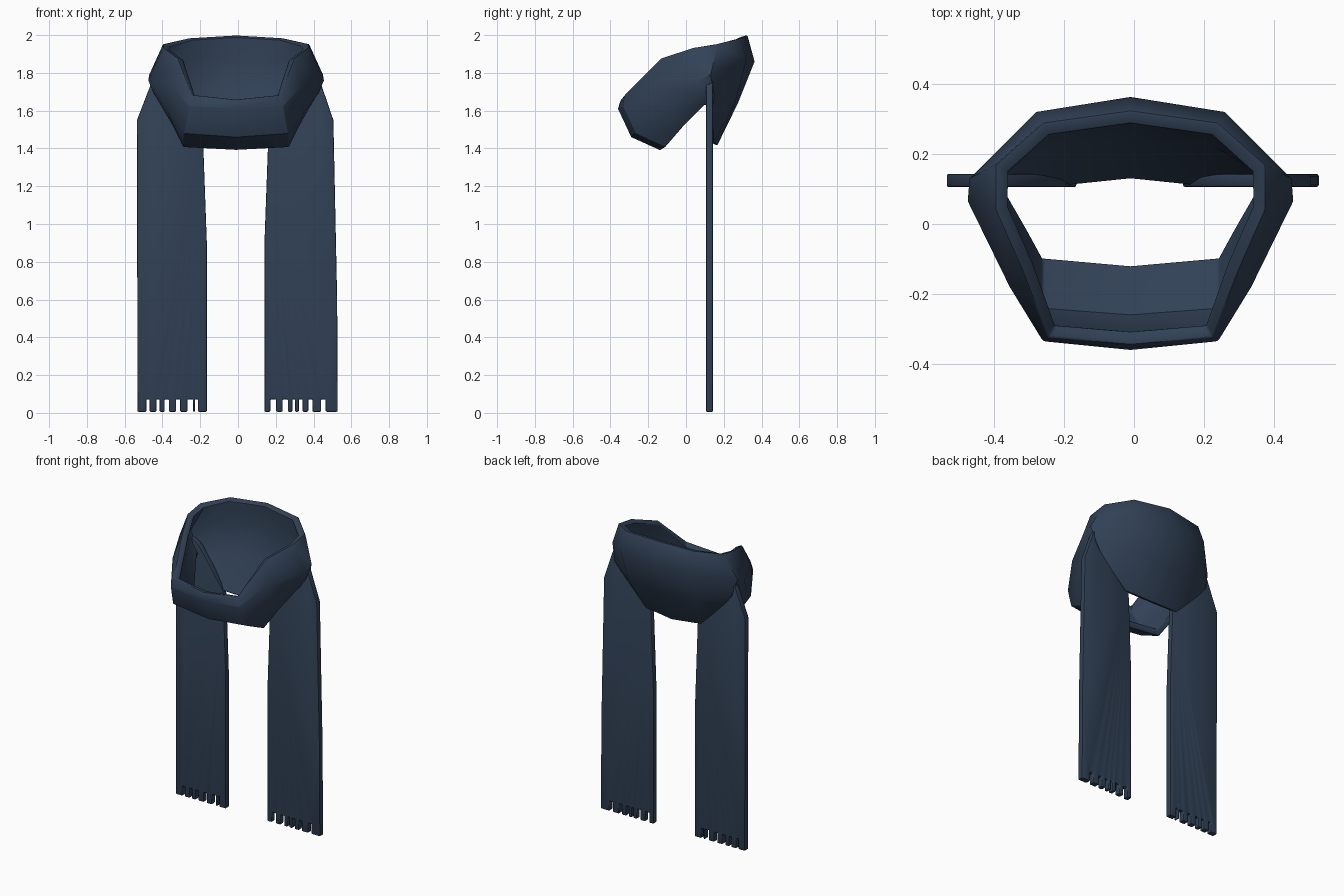
import bpy, bmesh, math

if "Cube" in bpy.data.objects:
    bpy.data.objects.remove(bpy.data.objects["Cube"])

navy = bpy.data.materials.new("navy_wool")
navy.diffuse_color = (0.031, 0.053, 0.094, 1)
navy.use_nodes = True
navy.node_tree.nodes["Principled BSDF"].inputs["Base Color"].default_value = navy.diffuse_color


def finish(name, bm, mods, angle):
    """Turn a bmesh into an object, apply its modifiers and shade it."""
    me = bpy.data.meshes.new(name)
    bm.to_mesh(me)
    bm.free()
    me.materials.append(navy)
    ob = bpy.data.objects.new(name, me)
    bpy.context.collection.objects.link(ob)
    for kind, props in mods:
        m = ob.modifiers.new(kind.lower(), kind)
        for k, v in props.items():
            setattr(m, k, v)
    bpy.ops.object.select_all(action='DESELECT')
    ob.select_set(True)
    bpy.context.view_layer.objects.active = ob
    bpy.ops.object.convert(target='MESH')
    bpy.ops.object.shade_smooth_by_angle(angle=math.radians(angle))
    return ob


# Neck loop: half sections from front centre to back centre,
# each running rim, outer crease, lower fold, bottom edge
half = [
    [(0, -.345, 1.66), (0, -.36, 1.61), (0, -.29, 1.46), (0, -.135, 1.39)],
    [(.235, -.325, 1.685), (.25, -.335, 1.62), (.28, -.27, 1.48), (.28, -.11, 1.405)],
    [(.31, -.13, 1.88), (.345, -.18, 1.73), (.36, -.11, 1.59), (.33, -.02, 1.51)],
    [(.385, .04, 1.935), (.465, .065, 1.76), (.435, .085, 1.69), (.395, .10, 1.63)],
    [(.385, .17, 1.955), (.46, .13, 1.79), (.43, .15, 1.68), (.37, .14, 1.60)],
    [(.25, .29, 1.985), (.27, .32, 1.87), (.25, .26, 1.64), (.20, .145, 1.43)],
    [(0, .325, 2.0), (0, .363, 1.86), (0, .275, 1.64), (0, .165, 1.415)],
]
mirrored = [[(-x, y, z) for x, y, z in s] for s in half[-2:0:-1]]
bm = bmesh.new()
rings = [[bm.verts.new((x - .01, y, z)) for x, y, z in s] for s in half + mirrored]
for a, b in zip(rings, rings[1:] + rings[:1]):
    for i in range(3):
        bm.faces.new((a[i], a[i + 1], b[i + 1], b[i]))
finish("neck_loop", bm, [
    ('SOLIDIFY', dict(thickness=.04, offset=-1, use_even_offset=True)),
    ('BEVEL', dict(width=.007, segments=2, limit_method='ANGLE',
                   angle_limit=math.radians(50))),
], 40)


# Hanging tails: one outline with fringe notches, extruded to cloth thickness
def tail(name, upper, left, right, notches):
    outline = list(upper) + [(right, .006)]
    for a, b in reversed(notches):
        outline += [(b, .006), (b, .072), (a, .072), (a, .006)]
    outline.append((left, .006))
    bm = bmesh.new()
    face = bm.faces.new([bm.verts.new((x, .106, z)) for x, z in outline])
    res = bmesh.ops.extrude_face_region(bm, geom=[face])
    for v in res['geom']:
        if isinstance(v, bmesh.types.BMVert):
            v.co.y = .143
    bmesh.ops.recalc_face_normals(bm, faces=bm.faces)
    finish(name, bm, [('BEVEL', dict(width=.006, segments=2, limit_method='ANGLE',
                                     angle_limit=math.radians(40)))], 40)


tail("left_tail",
     [(-.165, .9), (-.185, 1.45), (-.36, 1.70), (-.45, 1.77), (-.535, 1.55)][::-1],
     -.532, -.165,
     [(-.485, -.468), (-.432, -.415), (-.388, -.366), (-.328, -.306),
      (-.268, -.238), (-.228, -.212)])
tail("right_tail",
     [(.14, .9), (.16, 1.45), (.34, 1.70), (.43, 1.77), (.505, 1.55), (.525, .6)],
     .14, .528,
     [(.172, .202), (.236, .264), (.288, .302), (.322, .342),
      (.372, .394), (.44, .464)])
